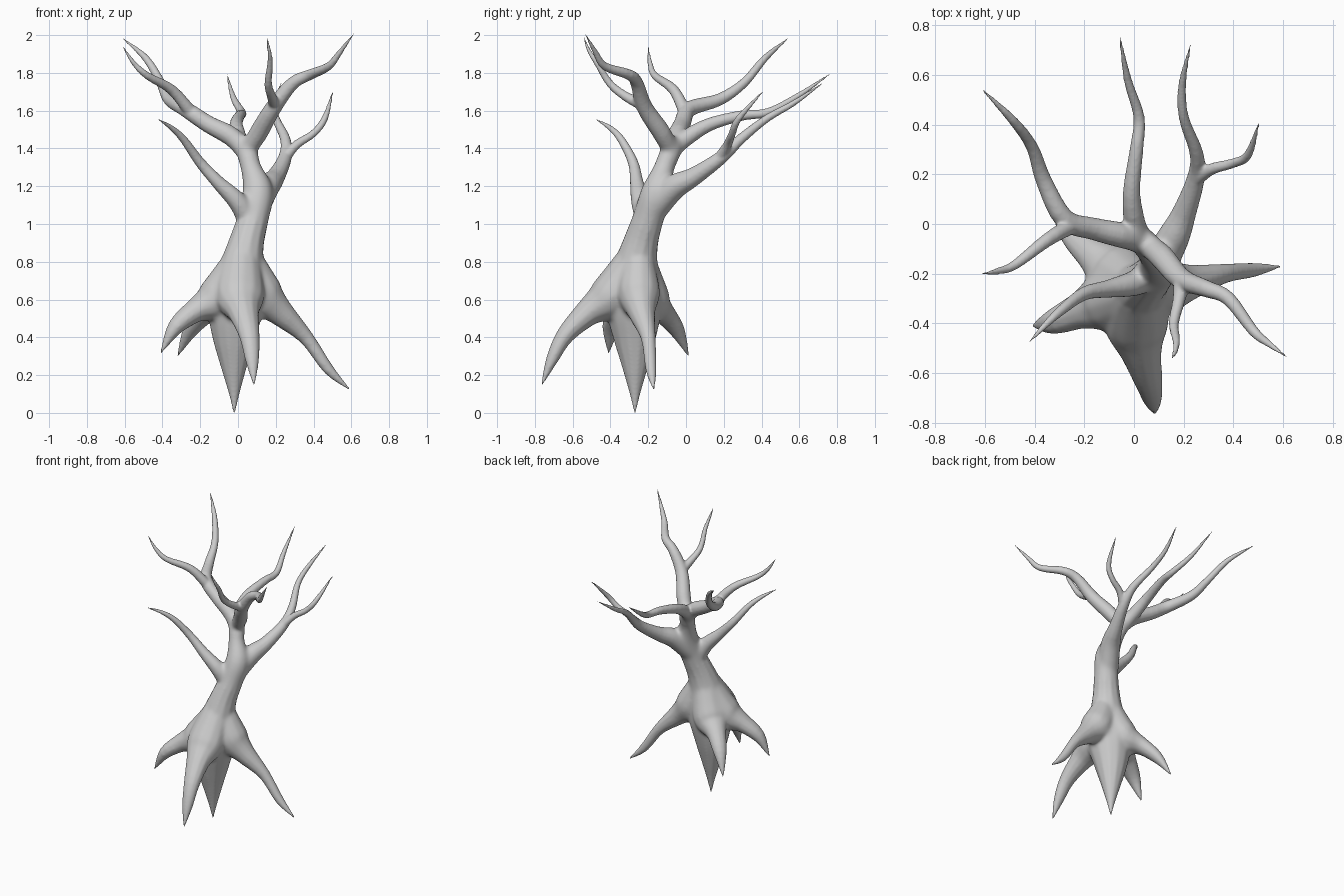
import bpy, bmesh, math
from mathutils import Vector

SIDES, STEPS = 12, 4
bm = bmesh.new()


def spline(pts, steps):
    """Catmull-Rom through (x, y, z, radius) points."""
    v = [Vector(p) for p in pts]
    v = [v[0] * 2 - v[1]] + v + [v[-1] * 2 - v[-2]]
    out = []
    for i in range(1, len(v) - 2):
        a, b, c, d = v[i - 1:i + 3]
        for k in range(steps):
            t = k / steps
            out.append(0.5 * (2 * b + (c - a) * t + (2 * a - 5 * b + 4 * c - d) * t * t
                              + (3 * b - a - 3 * c + d) * t ** 3))
    return out + [v[-2]]


def limb(*pts, wide=1.0):
    """Tapered tube, 'wide' stretches it sideways."""
    path = spline(pts, STEPS)
    pos = [p.to_3d() for p in path]
    run = pos[-1] - pos[0]
    ref = Vector((run.y, -run.x, 0))
    ref = ref.normalized() if ref.length > 0.05 else Vector((1, 0, 0))
    rings = []
    for i, p in enumerate(pos):
        t = (pos[min(i + 1, len(pos) - 1)] - pos[max(i - 1, 0)]).normalized()
        s = (ref - t * ref.dot(t)).normalized()
        n = s.cross(t)
        r = max(path[i][3], 0.004)
        rings.append([bm.verts.new(p + r * (wide * math.cos(a) * s + math.sin(a) * n))
                      for a in (2 * math.pi * k / SIDES for k in range(SIDES))])
    for q, w in zip(rings, rings[1:]):
        for k in range(SIDES):
            j = (k + 1) % SIDES
            bm.faces.new((q[k], q[j], w[j], w[k]))
    bm.faces.new(rings[0])
    bm.faces.new(rings[-1])


# trunk flowing up from the tap root, leaning back and to the right
limb((-.02, -.27, -.005, .004), (-.02, -.27, .1, .028), (-.022, -.27, .25, .072),
     (-.022, -.272, .4, .117), (-.015, -.275, .53, .148), (0, -.275, .64, .148),
     (.015, -.27, .75, .126), (.045, -.24, .9, .095), (.08, -.2, 1.03, .084),
     (.105, -.155, 1.17, .084), (.068, -.115, 1.3, .055), (.045, -.075, 1.4, .056),
     (.04, -.06, 1.46, .035))

# roots
limb((.05, -.25, .83, .075), (.12, -.25, .64, .115), (.22, -.235, .535, .075),
     (.36, -.2, .4, .04), (.48, -.185, .23, .029), (.595, -.17, .12, .004))
limb((.02, -.28, .82, .085), (.01, -.4, .62, .115), (.03, -.52, .53, .073),
     (.06, -.64, .41, .048), (.075, -.71, .28, .032), (.085, -.765, .145, .004), wide=1.15)
limb((.01, -.27, .82, .08), (-.11, -.31, .61, .11), (-.22, -.35, .545, .066),
     (-.33, -.395, .455, .043), (-.41, -.41, .315, .004), wide=1.15)
limb((.01, -.25, .82, .08), (-.07, -.2, .6, .11), (-.165, -.125, .535, .062),
     (-.25, -.05, .44, .04), (-.32, .015, .3, .004), wide=1.15)

# left crown branch and its fork
limb((.05, -.08, 1.37, .05), (-.03, -.05, 1.46, .053), (-.16, -.02, 1.53, .046),
     (-.28, .02, 1.61, .042), (-.365, .18, 1.66, .033), (-.41, .31, 1.75, .025),
     (-.49, .42, 1.88, .019), (-.62, .55, 1.99, .004))
limb((-.24, 0, 1.58, .035), (-.35, -.065, 1.71, .028), (-.48, -.165, 1.785, .02),
     (-.55, -.19, 1.85, .014), (-.61, -.2, 1.94, .004))

# rear crown branch
limb((.05, -.1, 1.36, .05), (.01, -.02, 1.44, .047), (-.01, .12, 1.525, .036),
     (.01, .3, 1.575, .028), (.02, .43, 1.59, .023), (-.025, .58, 1.67, .017),
     (-.06, .77, 1.8, .004))

# right crown branch and its fork
limb((.04, -.07, 1.38, .05), (.11, -.13, 1.485, .05), (.19, -.22, 1.62, .044),
     (.29, -.26, 1.745, .035), (.38, -.3, 1.79, .029), (.48, -.43, 1.835, .022),
     (.54, -.48, 1.91, .015), (.615, -.535, 2.01, .004))
limb((.195, -.22, 1.63, .036), (.18, -.31, 1.67, .026), (.16, -.4, 1.74, .021),
     (.17, -.47, 1.85, .016), (.165, -.515, 1.92, .011), (.15, -.545, 2.0, .004))

# right rear branch and its fork
limb((.09, -.17, 1.08, .075), (.15, -.07, 1.19, .07), (.2, .04, 1.25, .05),
     (.25, .19, 1.355, .036), (.25, .29, 1.45, .028), (.2, .43, 1.56, .021),
     (.195, .57, 1.64, .016), (.23, .73, 1.75, .004))
limb((.24, .17, 1.34, .03), (.31, .22, 1.42, .024), (.4, .245, 1.48, .02),
     (.46, .28, 1.56, .018), (.505, .415, 1.71, .004))

# low left front branch
limb((.08, -.19, .96, .06), (.01, -.235, 1.105, .055), (-.1, -.26, 1.215, .037),
     (-.2, -.28, 1.325, .028), (-.29, -.345, 1.45, .021), (-.36, -.41, 1.515, .014),
     (-.425, -.48, 1.555, .004))

bmesh.ops.recalc_face_normals(bm, faces=bm.faces)
mesh = bpy.data.meshes.new("bare_tree")
bm.to_mesh(mesh)
bm.free()
tree = bpy.data.objects.new("bare_tree", mesh)
bpy.context.collection.objects.link(tree)

# fuse all limbs into one skin
fuse = tree.modifiers.new("fuse", 'REMESH')
fuse.mode = 'VOXEL'
fuse.voxel_size = 0.007
fuse.use_smooth_shade = True
graph = bpy.context.evaluated_depsgraph_get()
fused = bpy.data.meshes.new_from_object(tree.evaluated_get(graph))
tree.modifiers.clear()
tree.data = fused

# soften everything lightly, and the root flare and main forks strongly
joints = tree.vertex_groups.new(name="joints")
centres = [(Vector((0, -.27, .62)), .3), (Vector((.1, -.15, 1.15)), .2),
           (Vector((.04, -.06, 1.44)), .12)]
for v in fused.vertices:
    w = max(min(1, 2.5 * (1 - (v.co - c).length / r)) for c, r in centres)
    if w > 0:
        joints.add([v.index], w, 'REPLACE')
for name, count, group in (("soften", 8, ""), ("blend_joints", 60, "joints")):
    soft = tree.modifiers.new(name, 'SMOOTH')
    soft.factor = 0.5
    soft.iterations = count
    soft.vertex_group = group
